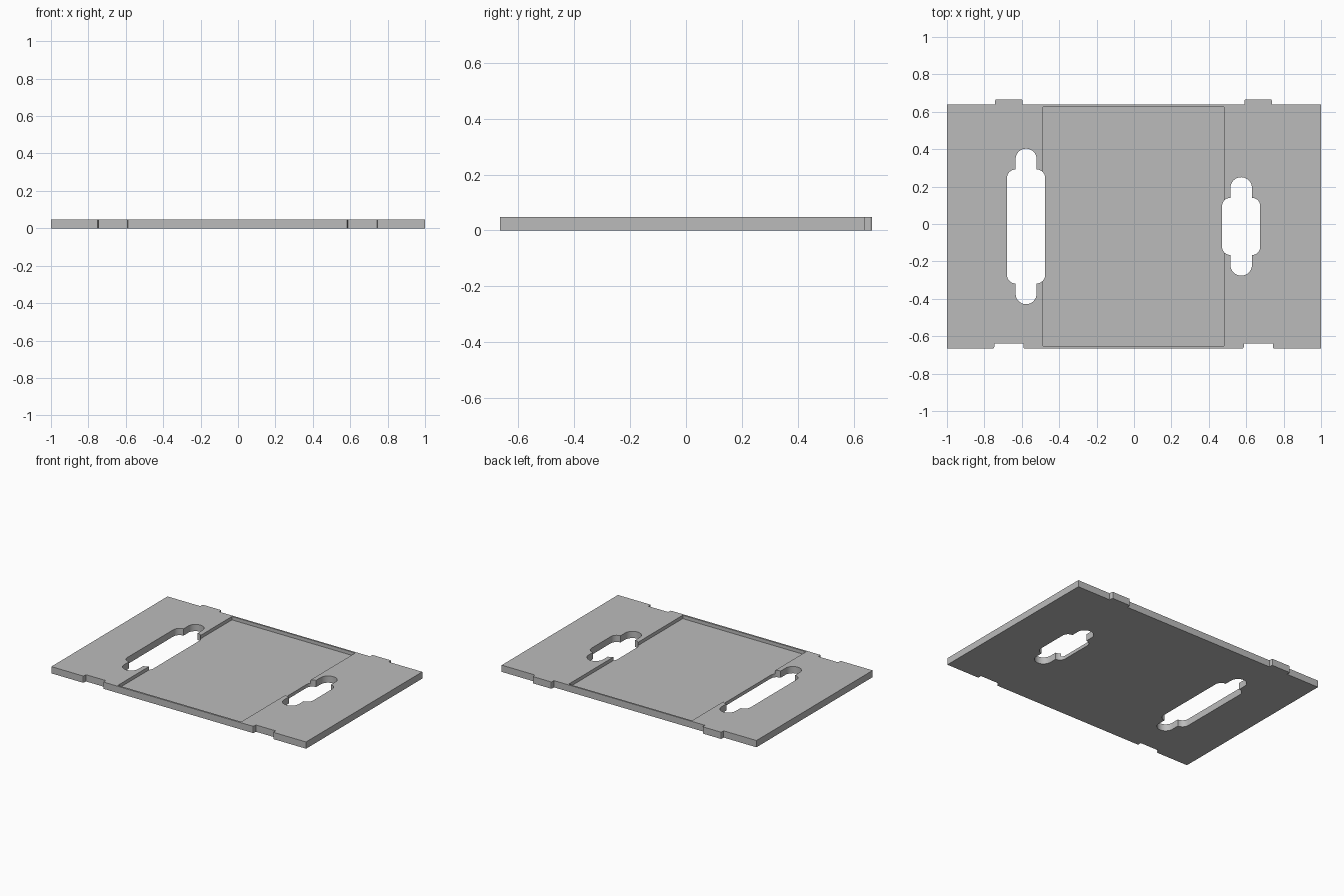
import bpy, bmesh, math

cube = bpy.data.objects.get("Cube")
if cube:
    bpy.data.objects.remove(cube)

THICK, FLOOR = 0.048, 0.024
FRONT, BACK, STEP = -0.665, 0.638, 0.027
LIP = 0.007          # small chamfer on tab and notch corners
MID_Y = -0.013       # centre line of the slots and recess

grey = bpy.data.materials.new("plain grey")
grey.use_nodes = True
grey.diffuse_color = (0.5, 0.5, 0.5, 1)
grey.node_tree.nodes["Principled BSDF"].inputs["Base Color"].default_value = (0.5, 0.5, 0.5, 1)


def prism(name, outline, z0, z1):
    """Extrude a closed outline from z0 to z1."""
    bm = bmesh.new()
    face = bm.faces.new([bm.verts.new((x, y, z0)) for x, y in outline])
    new = bmesh.ops.extrude_face_region(bm, geom=[face])["geom"]
    top = [v for v in new if isinstance(v, bmesh.types.BMVert)]
    bmesh.ops.translate(bm, verts=top, vec=(0, 0, z1 - z0))
    bmesh.ops.recalc_face_normals(bm, faces=bm.faces)
    mesh = bpy.data.meshes.new(name)
    bm.to_mesh(mesh)
    bm.free()
    mesh.materials.append(grey)
    obj = bpy.data.objects.new(name, mesh)
    bpy.context.collection.objects.link(obj)
    return obj


def arc(cx, cy, r, start, steps=8):
    """Quarter circle, counter-clockwise from a start angle in degrees."""
    angles = [math.radians(start + 90 * i / steps) for i in range(steps + 1)]
    return [(cx + r * math.cos(a), cy + r * math.sin(a)) for a in angles]


def slot_outline(cx, half_w, half_neck, half_body, half_len):
    """Rounded slot with a wide middle and a narrow round end each way."""
    r = half_w - half_neck
    quarter = arc(half_w - r, half_body - r, r, 0) + arc(0, half_len - half_neck, half_neck, 0)
    upper = quarter + [(-x, y) for x, y in reversed(quarter[:-1])]
    return [(cx + x, MID_Y + y) for x, y in upper + [(-x, -y) for x, y in upper]]


def cut(target, cutter):
    mod = target.modifiers.new("cut", "BOOLEAN")
    mod.operation = "DIFFERENCE"
    mod.solver = "EXACT"
    mod.object = cutter
    bpy.context.view_layer.objects.active = target
    bpy.ops.object.modifier_apply(modifier=mod.name)
    bpy.data.objects.remove(cutter)


# Plate outline: notches along the front edge, matching tabs along the back
outline = [(-1, FRONT)]
for a, b in ((-0.747, -0.592), (0.587, 0.742)):
    outline += [(a - LIP / 2, FRONT), (a, FRONT + LIP), (a, FRONT + STEP),
                (b, FRONT + STEP), (b, FRONT + LIP), (b + LIP / 2, FRONT)]
outline += [(1, FRONT), (1, BACK)]
for a, b in ((0.590, 0.738), (-0.743, -0.595)):
    tip = BACK + STEP
    outline += [(b, BACK), (b, tip - LIP), (b - LIP / 2, tip),
                (a + LIP / 2, tip), (a, tip - LIP), (a, BACK)]
outline += [(-1, BACK)]
plate = prism("plate", outline, 0, THICK)

# Shallow rectangular recess across the middle
x0, x1, y0, y1 = -0.486, 0.482, -0.652, 0.626
cut(plate, prism("recess_cutter", [(x0, y0), (x1, y0), (x1, y1), (x0, y1)], FLOOR, 0.1))

# Long slot on the right, short slot on the left
cut(plate, prism("long_slot_cutter", slot_outline(-0.577, 0.102, 0.056, 0.305, 0.416), -0.1, 0.1))
cut(plate, prism("short_slot_cutter", slot_outline(0.573, 0.102, 0.058, 0.153, 0.263), -0.1, 0.1))

# Smooth slot ends, crisp plate edges
bpy.ops.object.select_all(action="DESELECT")
plate.select_set(True)
bpy.context.view_layer.objects.active = plate
bpy.ops.object.shade_smooth_by_angle(angle=math.radians(25))
